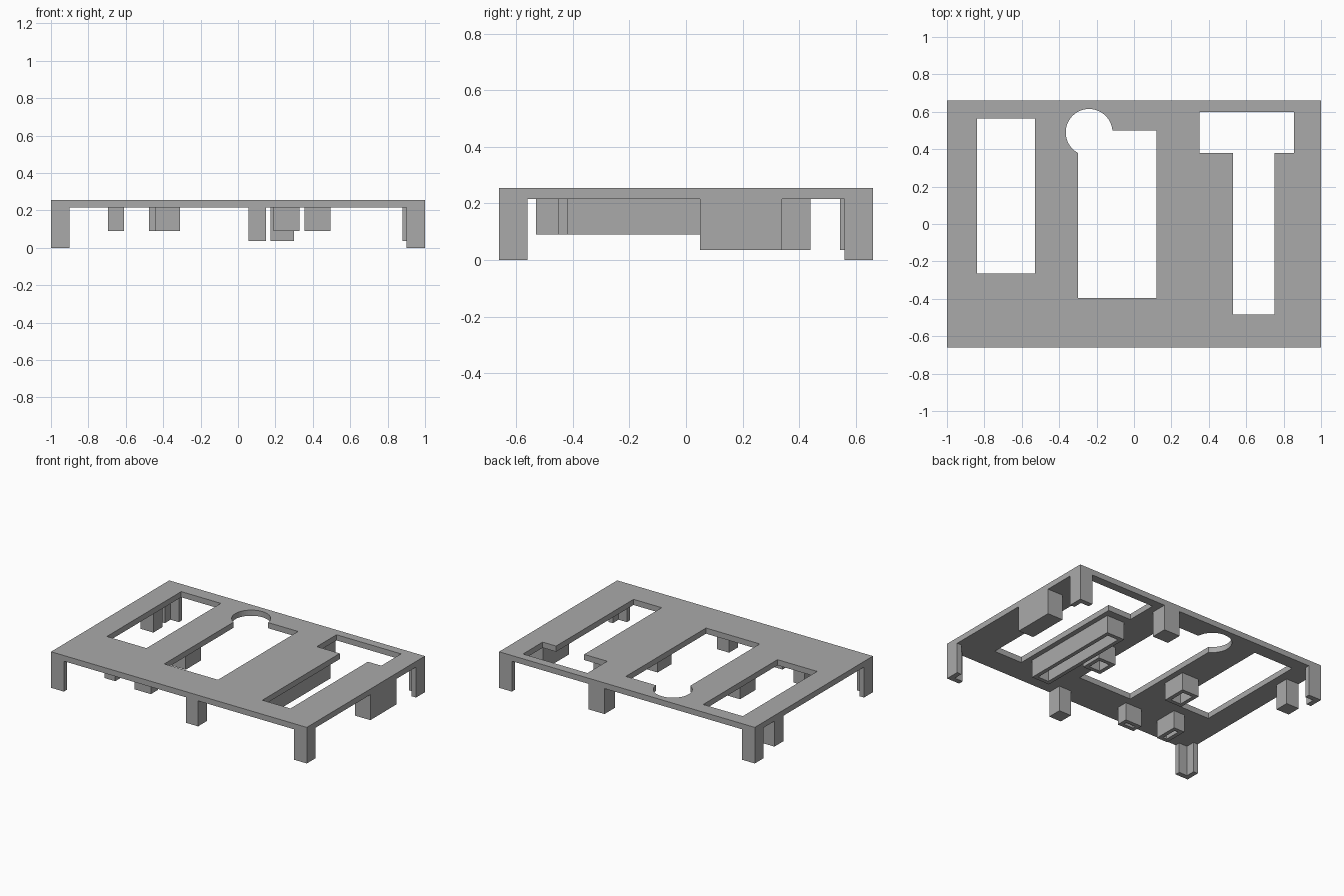
import bpy, bmesh, math

cube = bpy.data.objects.get("Cube")
if cube:
    bpy.data.objects.remove(cube, do_unlink=True)

gray = bpy.data.materials.new("plain gray")
gray.use_nodes = True
gray.diffuse_color = (0.4, 0.4, 0.4, 1)
gray.node_tree.nodes["Principled BSDF"].inputs["Base Color"].default_value = (0.4, 0.4, 0.4, 1)

TOP, UNDER = 0.255, 0.215
SHALLOW, DEEP = 0.09, 0.035


def rect(x0, x1, y0, y1):
    return [(x0, y0), (x1, y0), (x1, y1), (x0, y1)]


def prism(name, loops, z0, z1):
    """Extrude an outline; any further loops inside it become holes."""
    curve = bpy.data.curves.new(name, 'CURVE')
    curve.dimensions = '2D'
    curve.fill_mode = 'BOTH'
    curve.extrude = (z1 - z0) / 2
    for loop in loops:
        spline = curve.splines.new('POLY')
        spline.points.add(len(loop) - 1)
        for point, (x, y) in zip(spline.points, loop):
            point.co = (x, y, 0, 1)
        spline.use_cyclic_u = True
    helper = bpy.data.objects.new(name + " outline", curve)
    bpy.context.collection.objects.link(helper)
    bpy.context.view_layer.update()
    evaluated = helper.evaluated_get(bpy.context.evaluated_depsgraph_get())
    mesh = bpy.data.meshes.new_from_object(evaluated)
    bpy.data.objects.remove(helper, do_unlink=True)

    # Weld the caps to the walls and set the height
    bm = bmesh.new()
    bm.from_mesh(mesh)
    bmesh.ops.remove_doubles(bm, verts=bm.verts, dist=1e-5)
    bmesh.ops.translate(bm, verts=bm.verts, vec=(0, 0, (z0 + z1) / 2))
    bmesh.ops.recalc_face_normals(bm, faces=bm.faces)
    for face in bm.faces:
        face.smooth = False
    bm.to_mesh(mesh)
    bm.free()
    mesh.materials.clear()
    mesh.materials.append(gray)
    obj = bpy.data.objects.new(name, mesh)
    bpy.context.collection.objects.link(obj)
    return obj


# Top plate with a rectangular, a keyhole and a T-shaped opening
cx, cy, r = -0.24, 0.49, 0.125
start = math.asin(0.01 / r)
end = math.pi + math.acos(0.06 / r)
steps = 40
arc = [(cx + r * math.cos(a), cy + r * math.sin(a))
       for a in (start + (end - start) * i / steps for i in range(steps + 1))]
keyhole = [(-0.30, -0.395), (0.12, -0.395), (0.12, 0.50)] + arc
tee = [(0.53, -0.485), (0.75, -0.485), (0.75, 0.38), (0.855, 0.38),
       (0.855, 0.60), (0.35, 0.60), (0.35, 0.38), (0.53, 0.38)]
prism("top_plate", [rect(-1, 1, -0.66, 0.66), rect(-0.84, -0.53, -0.265, 0.565),
                    keyhole, tee], UNDER, TOP)

# Angle-section corner legs
for sx, side in ((-1, "right"), (1, "left")):
    for sy, end_name in ((-1, "front"), (1, "back")):
        angle = [(1, 0.66), (0.9, 0.66), (0.9, 0.625),
                 (0.965, 0.625), (0.965, 0.56), (1, 0.56)]
        prism(f"{end_name}_{side}_leg", [[(sx * x, sy * y) for x, y in angle]], 0, UNDER)

# Solid supports along the edges
supports = {
    "front_support": (0.055, 0.15, -0.66, -0.56),
    "back_support": (0.175, 0.30, 0.545, 0.66),
    "left_support": (0.88, 1, 0.05, 0.34),
    "right_support": (-1, -0.9, 0.34, 0.44),
}
for name, box in supports.items():
    prism(name, [rect(*box)], DEEP, UNDER)

# Hollow sockets, open at the bottom
sockets = {
    "long_socket": (0.355, 0.495, -0.42, 0.325),
    "middle_socket": (0.19, 0.33, -0.11, 0.045),
    "side_socket": (-0.475, -0.34, -0.10, 0.075),
    "small_front_socket": (-0.44, -0.31, -0.53, -0.45),
    "narrow_front_socket": (-0.695, -0.61, -0.50, -0.33),
}
wall = 0.028
for name, (x0, x1, y0, y1) in sockets.items():
    well = rect(x0 + wall, x1 - wall, y0 + wall, y1 - wall)
    prism(name, [rect(x0, x1, y0, y1), well], SHALLOW, UNDER)
